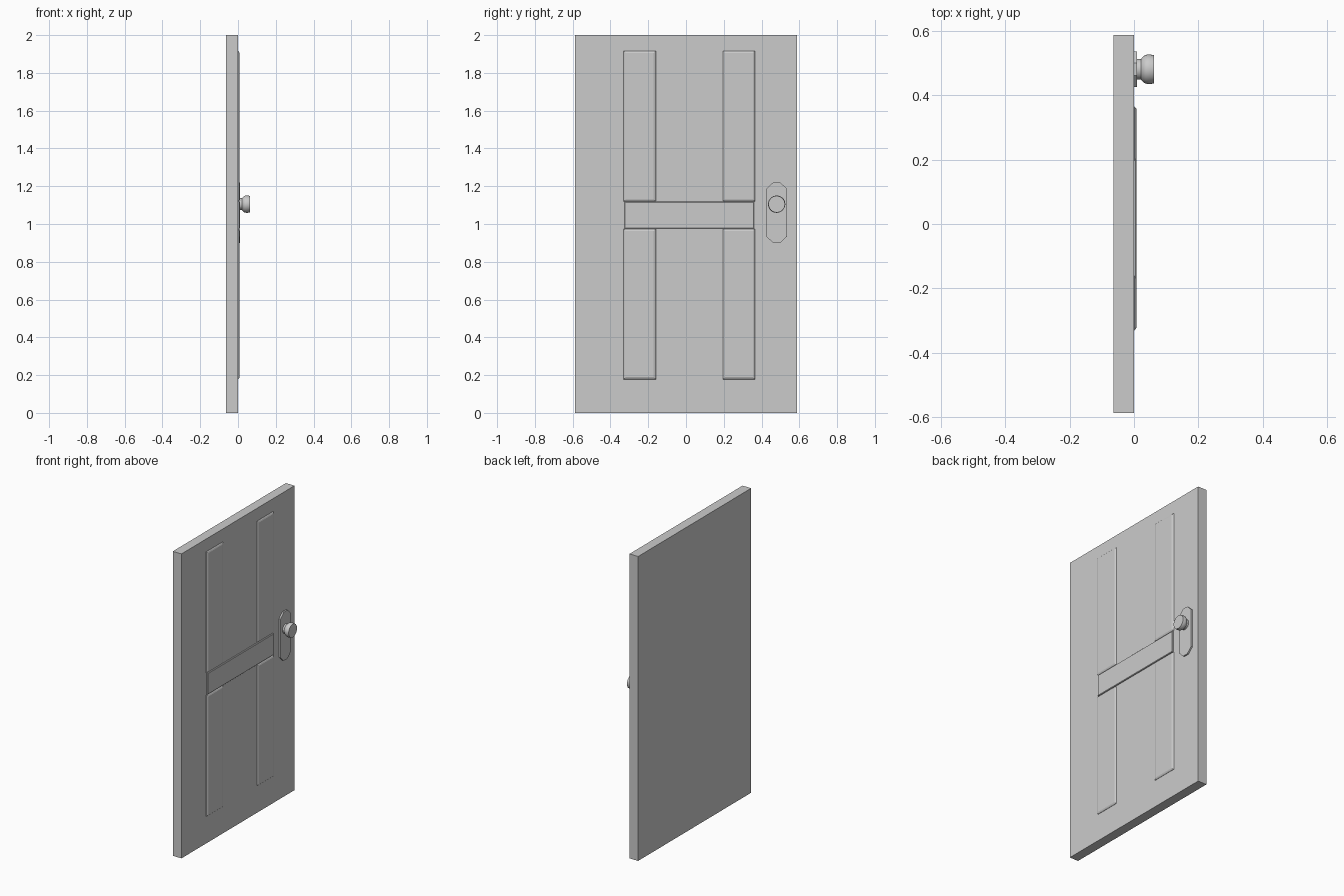
import bpy, bmesh, math

if "Cube" in bpy.data.objects:
    bpy.data.objects.remove(bpy.data.objects["Cube"])

FACE = 0.0      # x of the door's front face
BACK = -0.063


def finish(name, bm, smooth=None):
    bmesh.ops.recalc_face_normals(bm, faces=bm.faces)
    me = bpy.data.meshes.new(name)
    bm.to_mesh(me)
    bm.free()
    ob = bpy.data.objects.new(name, me)
    bpy.context.collection.objects.link(ob)
    if smooth:
        bpy.context.view_layer.objects.active = ob
        ob.select_set(True)
        bpy.ops.object.shade_smooth_by_angle(angle=math.radians(smooth))
        ob.select_set(False)
    return ob


def loft(name, rings, smooth=None):
    """Join equal-length point rings and cap both ends."""
    bm = bmesh.new()
    vs = [[bm.verts.new(p) for p in ring] for ring in rings]
    n = len(vs[0])
    for a, b in zip(vs, vs[1:]):
        for i in range(n):
            j = (i + 1) % n
            bm.faces.new((a[i], a[j], b[j], b[i]))
    bm.faces.new(vs[0][::-1])
    bm.faces.new(vs[-1])
    return finish(name, bm, smooth)


def rect(x, y0, y1, z0, z1, inset=0.0):
    y0, y1, z0, z1 = y0 + inset, y1 - inset, z0 + inset, z1 - inset
    return [(x, y0, z0), (x, y1, z0), (x, y1, z1), (x, y0, z1)]


# door slab
slab = (-0.587, 0.587, 0.0, 2.0)
loft("door_slab", [rect(BACK, *slab), rect(FACE, *slab)])

# four raised panels with chamfered borders
for side, y0, y1 in (("left", -0.33, -0.16), ("right", 0.195, 0.365)):
    for level, z0, z1 in (("lower", 0.178, 0.974), ("upper", 1.12, 1.916)):
        b = (y0, y1, z0, z1)
        loft(f"{level}_{side}_panel",
             [rect(FACE - 0.005, *b), rect(FACE + 0.001, *b),
              rect(FACE + 0.005, *b, inset=0.004),
              rect(FACE + 0.008, *b, inset=0.011)])

# middle rail
rail = (-0.325, 0.36, 0.977, 1.118)
loft("middle_rail", [rect(FACE - 0.005, *rail), rect(FACE + 0.005, *rail),
                     rect(FACE + 0.008, *rail, inset=0.003)])

# handle plate with clipped corners
KY, KZ = 0.48, 1.105
half = [(0.019, 0.9), (0.055, 0.934), (0.055, 1.186), (0.019, 1.22)]
outline = half + [(-y, z) for y, z in reversed(half)]
loft("handle_plate", [[(x, KY + y, z) for y, z in outline]
                      for x in (FACE - 0.005, FACE + 0.01)])

# turned knob
profile = [(0.005, 0.032), (0.022, 0.032), (0.025, 0.036), (0.030, 0.041),
           (0.036, 0.0445), (0.043, 0.0458), (0.052, 0.0455), (0.0625, 0.0435)]
N = 32
loft("door_knob",
     [[(x, KY + r * math.cos(2 * math.pi * i / N),
        KZ + r * math.sin(2 * math.pi * i / N)) for i in range(N)]
      for x, r in profile], smooth=35)
